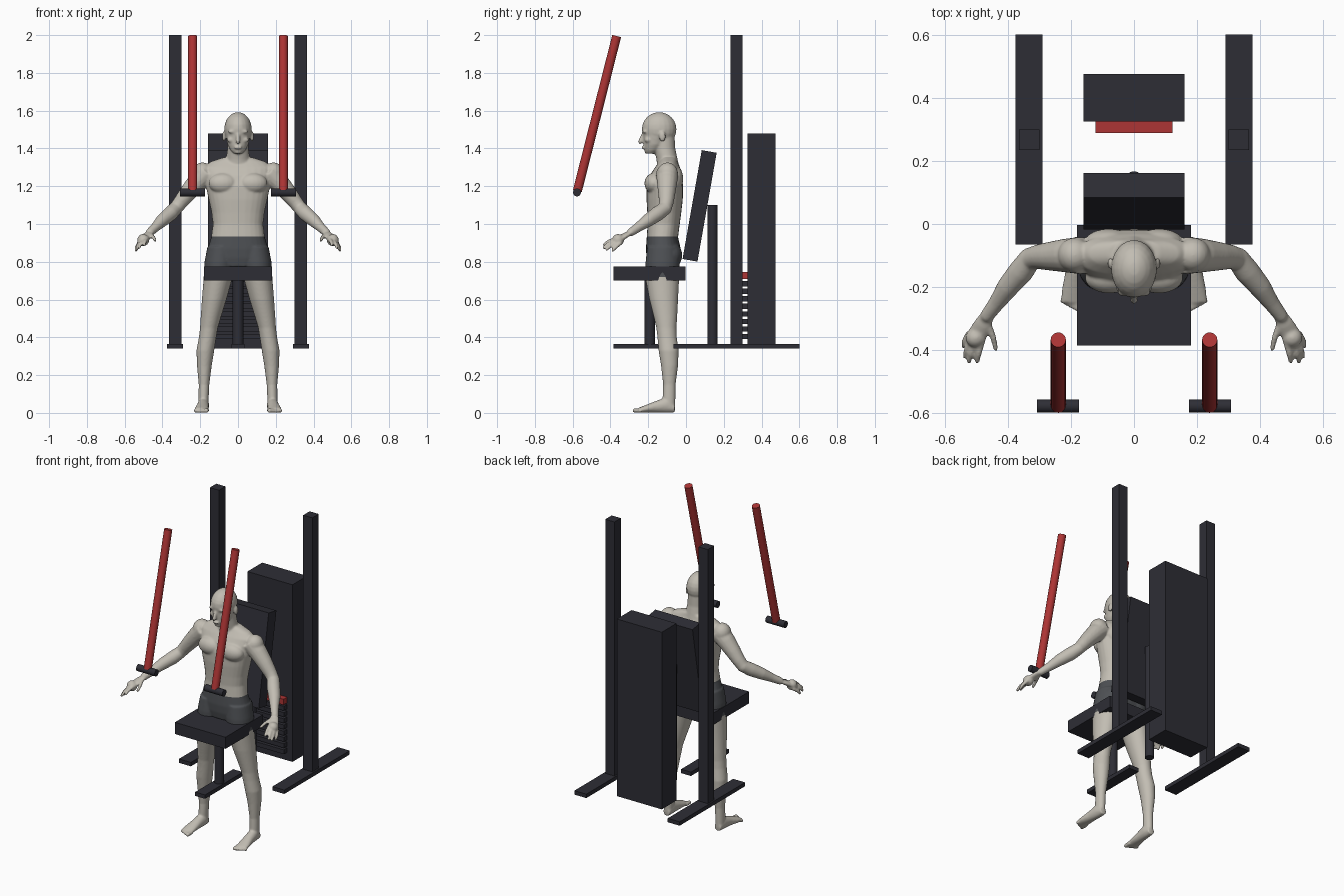
import bpy, bmesh, math
from mathutils import Vector, Matrix

cube = bpy.data.objects.get("Cube")
if cube:
    bpy.data.objects.remove(cube, do_unlink=True)


def material(name, r, g, b):
    m = bpy.data.materials.new(name)
    m.use_nodes = True
    m.diffuse_color = (r, g, b, 1)
    bsdf = next(n for n in m.node_tree.nodes if n.type == 'BSDF_PRINCIPLED')
    bsdf.inputs["Base Color"].default_value = (r, g, b, 1)
    return m


DARK = material("dark frame", .027, .027, .036)
RED = material("red", .42, .035, .035)
SKIN = material("pale skin", .54, .51, .45)
CLOTH = material("grey cloth", .075, .08, .088)


# ---- machine helpers ----
def box(name, x, y, z, mat=DARK):
    """Box from (low, high) ranges."""
    bpy.ops.mesh.primitive_cube_add(size=1)
    o = bpy.context.object
    o.name = name
    o.location = [(a + b) / 2 for a, b in (x, y, z)]
    o.scale = [b - a for a, b in (x, y, z)]
    o.data.materials.append(mat)
    return o


def rod(name, a, b, r, mat=DARK):
    a, b = Vector(a), Vector(b)
    bpy.ops.mesh.primitive_cylinder_add(vertices=24, radius=r, depth=(b - a).length)
    o = bpy.context.object
    o.name = name
    o.location = (a + b) / 2
    o.rotation_euler = (b - a).to_track_quat('Z', 'Y').to_euler()
    o.data.materials.append(mat)
    bpy.ops.object.shade_smooth_by_angle(angle=math.radians(40))
    return o


# ---- side frames, press arms and handles ----
for s, side in ((1, "left"), (-1, "right")):
    box(side + "_upright", (s * .3, s * .365), (.235, .3), (.36, 2))
    box(side + "_floor_beam", (s * .29, s * .375), (-.065, .6), (.34, .365))
    rod(side + "_press_arm", (s * .24, -.575, 1.175), (s * .24, -.367, 1.995), .024, RED)
    rod(side + "_handle", (s * .175, -.577, 1.167), (s * .307, -.577, 1.167), .021)

# ---- weight stack ----
box("stack_housing", (-.16, .16), (.325, .475), (.34, 1.48))
for i in range(8):
    z = .39 + .04 * i
    box("weight_plate_%d" % (i + 1), (-.12, .12), (.295, .33), (z, z + .028))
box("top_weight_plate", (-.122, .122), (.288, .33), (.71, .747), RED)

# ---- seat and backrest ----
box("seat", (-.18, .18), (-.385, -.003), (.7, .775))
rod("seat_post", (0, -.192, .36), (0, -.192, .71), .028)
box("seat_floor_beam", (-.035, .035), (-.385, 0), (.34, .365))
rod("backrest_post", (0, .14, .36), (0, .14, 1.1), .027)
back = box("backrest", (-.16, .16), (.03, .11), (.805, 1.39))
back.location = (0, .072, 1.096)
back.rotation_euler.x = math.radians(-10)

# ---- figure: overlapping lofts and ellipsoids fused into one skin ----
bm = bmesh.new()
UP, SIDE = Vector((0, 0, 1)), Vector((0, 1, 0))


def loft(rows, s=1, axis=UP, ref=SIDE, power=1.0, n=28):
    """Rows of (x, y, z, half width, half depth), ringed across the axis."""
    t = Vector(axis).normalized()
    u = Vector(ref).cross(t).normalized()
    v = t.cross(u)
    rings = []
    for x, y, z, a, b in rows:
        ring = []
        for k in range(n):
            ang = 2 * math.pi * k / n
            c, d = math.cos(ang), math.sin(ang)
            c = math.copysign(abs(c) ** power, c)
            d = math.copysign(abs(d) ** power, d)
            p = Vector((x, y, z)) + u * a * c + v * b * d
            ring.append(bm.verts.new((p.x * s, p.y, p.z)))
        rings.append(ring)
    for lo, hi in zip(rings, rings[1:]):
        for k in range(n):
            bm.faces.new((lo[k], lo[k - 1], hi[k - 1], hi[k]))
    bm.faces.new(rings[0])
    bm.faces.new(rings[-1][::-1])


def blob(c, r, s=1):
    m = Matrix.Translation((c[0] * s, c[1], c[2])) @ Matrix.Diagonal((*r, 1))
    bmesh.ops.create_uvsphere(bm, u_segments=20, v_segments=12, radius=1, matrix=m)


def limb(points, s=1, flat=1.0):
    """Tapered limb through (x, y, z, radius) points with a round tip."""
    a, b = Vector(points[0][:3]), Vector(points[-1][:3])
    loft([(x, y, z, r, r * flat) for x, y, z, r in points], s, b - a, UP, n=16)
    r = points[-1][3]
    blob(b, (r, r, r), s)


# torso, neck and head
loft([(0, y, z, a, b) for z, y, a, b in (
    (.775, -.12, .13, .08), (.82, -.117, .163, .092), (.87, -.12, .16, .092),
    (.93, -.125, .142, .083), (1.0, -.118, .133, .085), (1.06, -.115, .14, .09),
    (1.13, -.113, .155, .096), (1.2, -.112, .17, .096), (1.26, -.105, .178, .085),
    (1.3, -.098, .185, .066), (1.33, -.093, .145, .048), (1.352, -.09, .08, .04))], power=.88)
loft([(0, y, z, a, b) for z, y, a, b in (
    (1.28, -.09, .08, .06), (1.34, -.1, .064, .056),
    (1.4, -.113, .056, .056), (1.46, -.115, .055, .055))])
loft([(0, y, z, a, b) for z, y, a, b in (
    (1.372, -.19, .024, .02), (1.39, -.178, .04, .042), (1.42, -.165, .055, .06),
    (1.46, -.155, .064, .072), (1.5, -.15, .068, .082), (1.53, -.15, .066, .08))])
blob((0, -.142, 1.502), (.073, .092, .09))
limb([(0, -.222, 1.482, .009), (0, -.236, 1.452, .011), (0, -.242, 1.435, .012)])
blob((0, -.224, 1.405), (.022, .012, .009))
blob((0, -.205, 1.383), (.02, .015, .012))

for s in (1, -1):
    blob((.028, -.217, 1.489), (.026, .013, .009), s)       # brow
    blob((.036, -.2, 1.445), (.022, .02, .016), s)          # cheek
    blob((.075, -.125, 1.463), (.009, .018, .028), s)       # ear
    blob((.078, -.17, 1.215), (.078, .05, .055), s)         # chest
    blob((.08, -.055, 1.24), (.075, .04, .07), s)           # shoulder blade
    blob((.078, -.078, .835), (.076, .058, .07), s)         # buttock
    blob((.188, -.098, 1.268), (.054, .055, .058), s)       # shoulder
    # arm
    limb([(.165, -.1, 1.27, .06), (.215, -.1, 1.222, .054), (.265, -.102, 1.165, .046),
          (.305, -.104, 1.115, .039), (.328, -.11, 1.085, .036)], s)
    limb([(.325, -.105, 1.088, .036), (.358, -.15, 1.055, .04), (.4, -.2, 1.02, .035),
          (.435, -.25, .985, .026), (.465, -.29, .957, .022)], s)
    # hand
    limb([(.462, -.287, .958, .022), (.48, -.32, .94, .029), (.502, -.36, .915, .032)], s, .5)
    for base, knuckle, tip in (
            ((.48, -.36, .925), (.492, -.41, .908), (.497, -.435, .89)),
            ((.497, -.365, .918), (.516, -.41, .897), (.523, -.435, .875)),
            ((.512, -.36, .909), (.53, -.4, .885), (.536, -.42, .865)),
            ((.52, -.345, .902), (.537, -.372, .878), (.54, -.388, .86)),
            ((.465, -.31, .945), (.446, -.36, .928), (.438, -.395, .912))):
        limb([(*base, .012), (*knuckle, .01), (*tip, .008)], s)
    # leg
    loft([(x, y, z, a, b) for z, x, y, a, b in (
        (.88, .09, -.122, .072, .083), (.8, .097, -.124, .08, .09), (.7, .108, -.125, .075, .088),
        (.6, .126, -.118, .065, .076), (.5, .145, -.108, .053, .061), (.45, .154, -.104, .047, .053),
        (.4, .161, -.1, .046, .051), (.33, .173, -.092, .047, .053), (.25, .178, -.087, .039, .045),
        (.15, .18, -.088, .028, .033), (.08, .182, -.09, .027, .034), (.02, .183, -.09, .026, .033))], s)
    # foot and toes
    loft([(.182, -.06, .026, .022, .024), (.183, -.1, .042, .03, .042), (.187, -.16, .032, .032, .031),
          (.192, -.21, .022, .037, .021), (.195, -.25, .014, .038, .013)], s, (0, -1, 0), UP)
    for i in range(5):
        r = .012 - .001 * i
        limb([(.165 + .0145 * i, -.235, .014, r), (.167 + .015 * i, -.272 + .007 * i, r, r)], s)

bmesh.ops.recalc_face_normals(bm, faces=bm.faces[:])
mesh = bpy.data.meshes.new("figure")
bm.to_mesh(mesh)
bm.free()
figure = bpy.data.objects.new("figure", mesh)
bpy.context.collection.objects.link(figure)
fuse = figure.modifiers.new("fuse", 'REMESH')
fuse.mode = 'VOXEL'
fuse.voxel_size = .0055
relax = figure.modifiers.new("relax", 'SMOOTH')
relax.factor, relax.iterations = .5, 5
graph = bpy.context.evaluated_depsgraph_get()
skin = bpy.data.meshes.new_from_object(figure.evaluated_get(graph))
figure.modifiers.clear()
figure.data = skin
skin.materials.clear()
skin.materials.append(SKIN)
skin.materials.append(CLOTH)

# shorts: cut the skin at waist and hem, then colour between the cuts
WAIST, HEM = .935, .72
bm = bmesh.new()
bm.from_mesh(skin)
for z in (WAIST, HEM):
    bmesh.ops.bisect_plane(bm, geom=bm.verts[:] + bm.edges[:] + bm.faces[:],
                           plane_co=(0, 0, z), plane_no=UP)
for f in bm.faces:
    c = f.calc_center_median()
    f.material_index = int(HEM < c.z < WAIST and abs(c.x) < .25)
    f.smooth = True
bm.to_mesh(skin)
bm.free()
